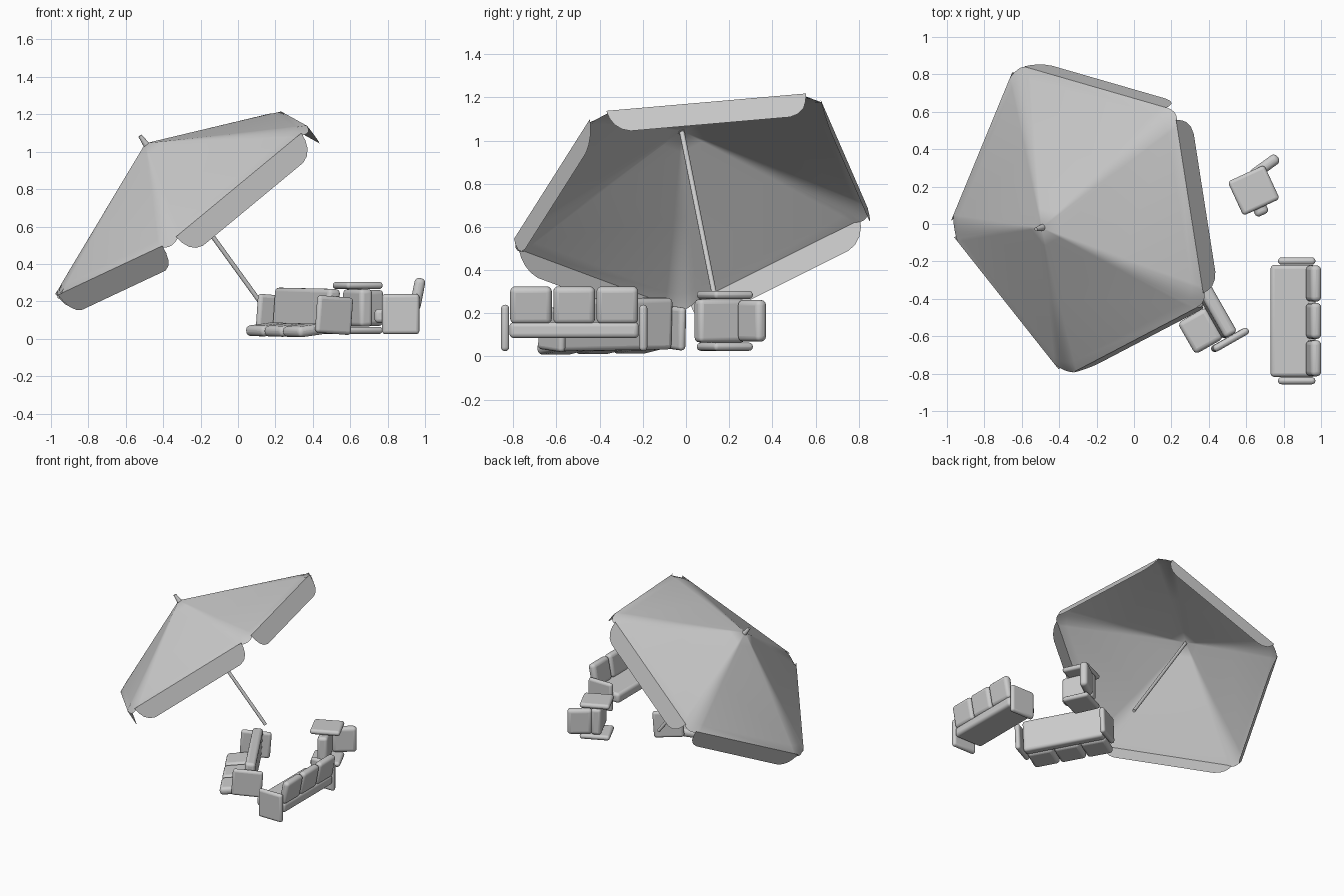
import bpy, bmesh, math
from mathutils import Vector, Matrix

if "Cube" in bpy.data.objects:
    bpy.data.objects.remove(bpy.data.objects["Cube"])


def finish(name, bm, bevel=0.0, angle=35):
    me = bpy.data.meshes.new(name)
    bmesh.ops.recalc_face_normals(bm, faces=bm.faces)
    bm.to_mesh(me)
    bm.free()
    ob = bpy.data.objects.new(name, me)
    bpy.context.collection.objects.link(ob)
    if bevel:
        mod = ob.modifiers.new("Round", 'BEVEL')
        mod.width, mod.segments = bevel, 4
    bpy.ops.object.select_all(action='DESELECT')
    ob.select_set(True)
    bpy.context.view_layer.objects.active = ob
    bpy.ops.object.shade_smooth_by_angle(angle=math.radians(angle))
    return ob


def frame(center, back, up):
    """Local x = width, y = back, z = up."""
    up = Vector(up).normalized()
    back = Vector(back)
    back = (back - up * back.dot(up)).normalized()
    m = Matrix((back.cross(up), back, up)).transposed().to_4x4()
    m.translation = Vector(center)
    return m


def pad(name, m, center, size, bevel, tilt=0.0):
    bm = bmesh.new()
    bmesh.ops.create_cube(bm, size=1, matrix=Matrix.Diagonal((*size, 1)))
    ob = finish(name, bm, bevel)
    ob.matrix_world = m @ Matrix.Translation(center) @ Matrix.Rotation(tilt, 4, 'X')


def couch(name, places, m):
    half = places * 0.1
    # seat slab
    pad(name + "_seat", m, (0, -0.02, -0.010), (2 * half, 0.24, 0.075), 0.022)
    # arm plates
    for side, s in (("left", -1), ("right", 1)):
        pad(f"{name}_{side}_arm", m, (s * (half + 0.02), 0, 0),
            (0.038, 0.2, 0.215), 0.0185)
    # back cushions
    for i in range(places):
        pad(f"{name}_back_cushion_{i + 1}", m, (-half + 0.1 + 0.2 * i, 0.09, 0.106),
            (0.193, 0.058, 0.175), 0.025, math.radians(-11))


couch("upright_sofa", 3, frame((0.87, -0.518, 0.132), (1, 0, 0), (0, 0, 1)))
couch("side_lying_chair", 1, frame((0.64, 0.18, 0.165), (-0.42, 0.91, 0), (0.91, 0.42, 0)))
couch("back_lying_sofa", 3, frame((0.355, -0.342, 0.13), (0.03, 0.03, -1), (-0.867, -0.495, 0.07)))

# umbrella frame: n is the tilted axis, u points to the first corner
n = Vector((-0.578, -0.16, 0.8)).normalized()
apex = Vector((-0.495, -0.02, 1.045))
RISE, R, CUT = 0.37, 0.893, 0.09
hub = apex - n * RISE
u = Vector((-1, -0.03, 0.25)) - hub
u = (u - n * u.dot(n)).normalized()
v = n.cross(u)
corners = [(u * math.cos(k * math.tau / 5) + v * math.sin(k * math.tau / 5)) * R for k in range(5)]

# canopy: rounded pentagon outline drawn up to the apex
outline = []
for k in range(5):
    c = corners[k]
    a = c + (corners[k - 1] - c).normalized() * CUT
    b = c + (corners[(k + 1) % 5] - c).normalized() * CUT
    for i in range(9):
        t = i / 8
        p = a * (1 - t) ** 2 + c * 2 * t * (1 - t) + b * t * t
        outline.append((p, math.sin(math.pi * t)))
bm = bmesh.new()
top = bm.verts.new(apex)
prev = None
for t in (0.12, 0.5, 0.93, 1.0):
    ring = [bm.verts.new(apex + p * t - n * (RISE * t + (0.025 * w if t == 1 else 0)))
            for p, w in outline]
    for i in range(len(ring)):
        j = (i + 1) % len(ring)
        if prev:
            bm.faces.new((prev[i], ring[i], ring[j], prev[j]))
        else:
            bm.faces.new((top, ring[i], ring[j]))
    prev = ring
finish("canopy", bm, angle=50)

# valance flaps hanging from each canopy edge
flap = [(0.0, 0.0), (0.008, 0.045), (0.025, 0.085), (0.055, 0.115), (0.095, 0.13)]
for k in range(5):
    a, b = corners[k], corners[(k + 1) % 5]
    d = (b - a).normalized()
    out = (a + b).normalized()
    bm = bmesh.new()
    pts = [hub + a + d * (0.055 + s) - n * h + out * h * 0.04 for s, h in flap]
    pts += [hub + b - d * (0.055 + s) - n * h + out * h * 0.04 for s, h in reversed(flap)]
    bm.faces.new([bm.verts.new(p) for p in pts])
    finish(f"valance_{k + 1}", bm)


def rod(name, p, q, r1, r2):
    bm = bmesh.new()
    m = Matrix.Translation((p + q) / 2) @ (q - p).to_track_quat('Z', 'Y').to_matrix().to_4x4()
    bmesh.ops.create_cone(bm, cap_ends=True, segments=16, radius1=r1, radius2=r2,
                          depth=(q - p).length, matrix=m)
    finish(name, bm)


# pole and finial
rod("pole", apex - n * 1.08, apex, 0.012, 0.012)
rod("finial", apex - n * 0.01, apex + n * 0.05, 0.018, 0.01)
